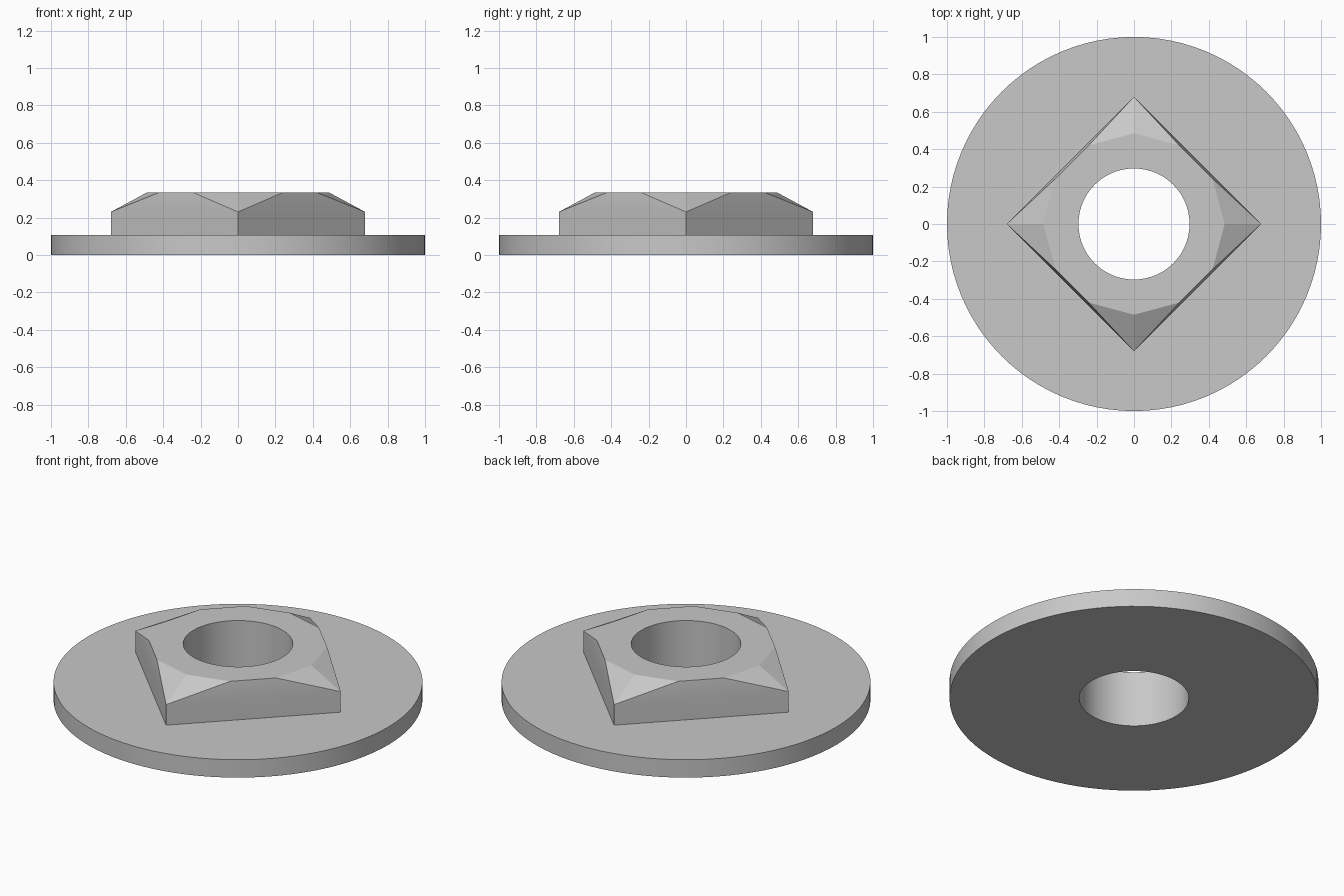
import bpy
import bmesh
from math import cos, sin, pi, radians
from mathutils import Vector

cube = bpy.data.objects.get("Cube")
if cube:
    bpy.data.objects.remove(cube)

BORE = 0.297
FLANGE_TOP, CORNER_Z, TOP = 0.107, 0.23, 0.335
SEGMENTS = 96

steel = bpy.data.materials.new("grey_steel")
steel.use_nodes = True
colour = (0.58, 0.58, 0.58, 1)
steel.diffuse_color = colour
steel.node_tree.nodes["Principled BSDF"].inputs["Base Color"].default_value = colour


def ring(bm, radius, z, count):
    return [bm.verts.new((radius * cos(2 * pi * i / count),
                          radius * sin(2 * pi * i / count), z)) for i in range(count)]


def skin(bm, lower, upper):
    n = len(lower)
    for i in range(n):
        j = (i + 1) % n
        bm.faces.new((lower[i], lower[j], upper[j], upper[i]))


def finish(bm, name):
    mesh = bpy.data.meshes.new(name)
    bm.to_mesh(mesh)
    bm.free()
    mesh.materials.append(steel)
    obj = bpy.data.objects.new(name, mesh)
    bpy.context.collection.objects.link(obj)
    bpy.ops.object.select_all(action='DESELECT')
    obj.select_set(True)
    bpy.context.view_layer.objects.active = obj
    bpy.ops.object.shade_smooth_by_angle(angle=radians(8))


# Round flange: a closed rectangular profile swept around the bore
bm = bmesh.new()
profile = [(BORE, 0), (1, 0), (1, FLANGE_TOP), (BORE, FLANGE_TOP)]
rings = [ring(bm, r, z, SEGMENTS) for r, z in profile]
for k in range(4):
    skin(bm, rings[k], rings[(k + 1) % 4])
bmesh.ops.recalc_face_normals(bm, faces=bm.faces)
finish(bm, "flange")

# Square nut: hull of the square sides and the chamfered twelve-sided top
bm = bmesh.new()
points = (ring(bm, 0.68, FLANGE_TOP, 4) + ring(bm, 0.68, CORNER_Z, 4)
          + ring(bm, 0.485, TOP, 12))
bmesh.ops.convex_hull(bm, input=points)
bmesh.ops.dissolve_limit(bm, angle_limit=radians(1), verts=bm.verts, edges=bm.edges)
bm.normal_update()
caps = [f for f in bm.faces if abs(f.normal.z) > 0.99]
bmesh.ops.delete(bm, geom=caps, context='FACES_ONLY')

# Bored flat top and the bore wall
rim = [e for e in bm.edges if all(v.co.z > TOP - 0.001 for v in e.verts)]
upper = ring(bm, BORE, TOP, SEGMENTS)
hole = [bm.edges.new((upper[i - 1], upper[i])) for i in range(SEGMENTS)]
bmesh.ops.triangle_fill(bm, edges=rim + hole, use_beauty=True, normal=Vector((0, 0, 1)))
skin(bm, ring(bm, BORE, FLANGE_TOP, SEGMENTS), upper)
bmesh.ops.recalc_face_normals(bm, faces=bm.faces)
finish(bm, "square_nut")
